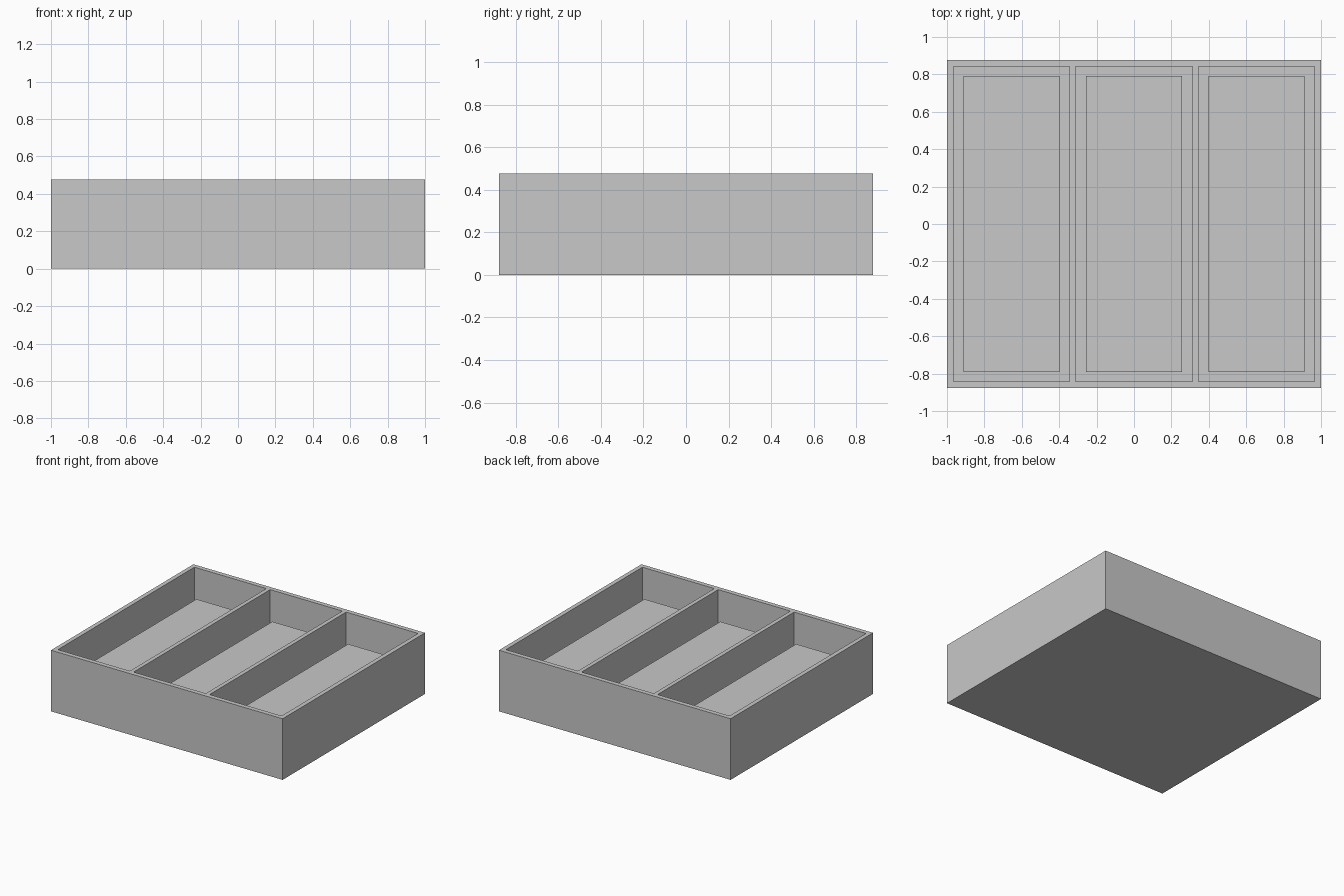
import bpy
import bmesh
from mathutils import Matrix, Vector

HALF_X, HALF_Y, HEIGHT = 1.0, 0.878, 0.477
FLOOR_Z = 0.037
BLOCK_SIZE = Vector((0.513, 1.58, 0.225))

cube = bpy.data.objects.get("Cube")
if cube:
    bpy.data.objects.remove(cube, do_unlink=True)

# Single grey material
grey = bpy.data.materials.new("plain grey")
grey.use_nodes = True
grey.diffuse_color = (0.58, 0.58, 0.58, 1)
grey.node_tree.nodes["Principled BSDF"].inputs["Base Color"].default_value = grey.diffuse_color


def finish(bm, name):
    bmesh.ops.recalc_face_normals(bm, faces=bm.faces)
    mesh = bpy.data.meshes.new(name)
    bm.to_mesh(mesh)
    bm.free()
    mesh.materials.append(grey)
    bpy.context.collection.objects.link(bpy.data.objects.new(name, mesh))


# Tray top: rim, dividers and three openings
bm = bmesh.new()
xs = [-HALF_X, -0.966, -0.344, -0.312, 0.312, 0.344, 0.966, HALF_X]
ys = [-HALF_Y, -0.842, 0.842, HALF_Y]
grid = [[bm.verts.new((x, y, HEIGHT)) for x in xs] for y in ys]
wells = []
for j in range(len(ys) - 1):
    for i in range(len(xs) - 1):
        face = bm.faces.new((grid[j][i], grid[j][i + 1], grid[j + 1][i + 1], grid[j + 1][i]))
        if j == 1 and i % 2 == 1:
            wells.append(face)

# Outer walls and underside
rim = [e for e in bm.edges if e.is_boundary]
skirt = bmesh.ops.extrude_edge_only(bm, edges=rim)["geom"]
for v in skirt:
    if isinstance(v, bmesh.types.BMVert):
        v.co.z = 0
bmesh.ops.holes_fill(bm, edges=[e for e in bm.edges if e.is_boundary], sides=0)

# Straight-walled compartments
for face in wells:
    bmesh.ops.inset_individual(bm, faces=[face], thickness=0)
    for v in face.verts:
        v.co.z = FLOOR_Z
finish(bm, "divided_tray")

# Loose block standing in each compartment with a gap all round
for name, x in (("right_block", -0.655), ("middle_block", 0), ("left_block", 0.655)):
    bm = bmesh.new()
    centre = Vector((x, 0, FLOOR_Z + BLOCK_SIZE.z / 2))
    bmesh.ops.create_cube(bm, size=1, matrix=Matrix.LocRotScale(centre, None, BLOCK_SIZE))
    finish(bm, name)
